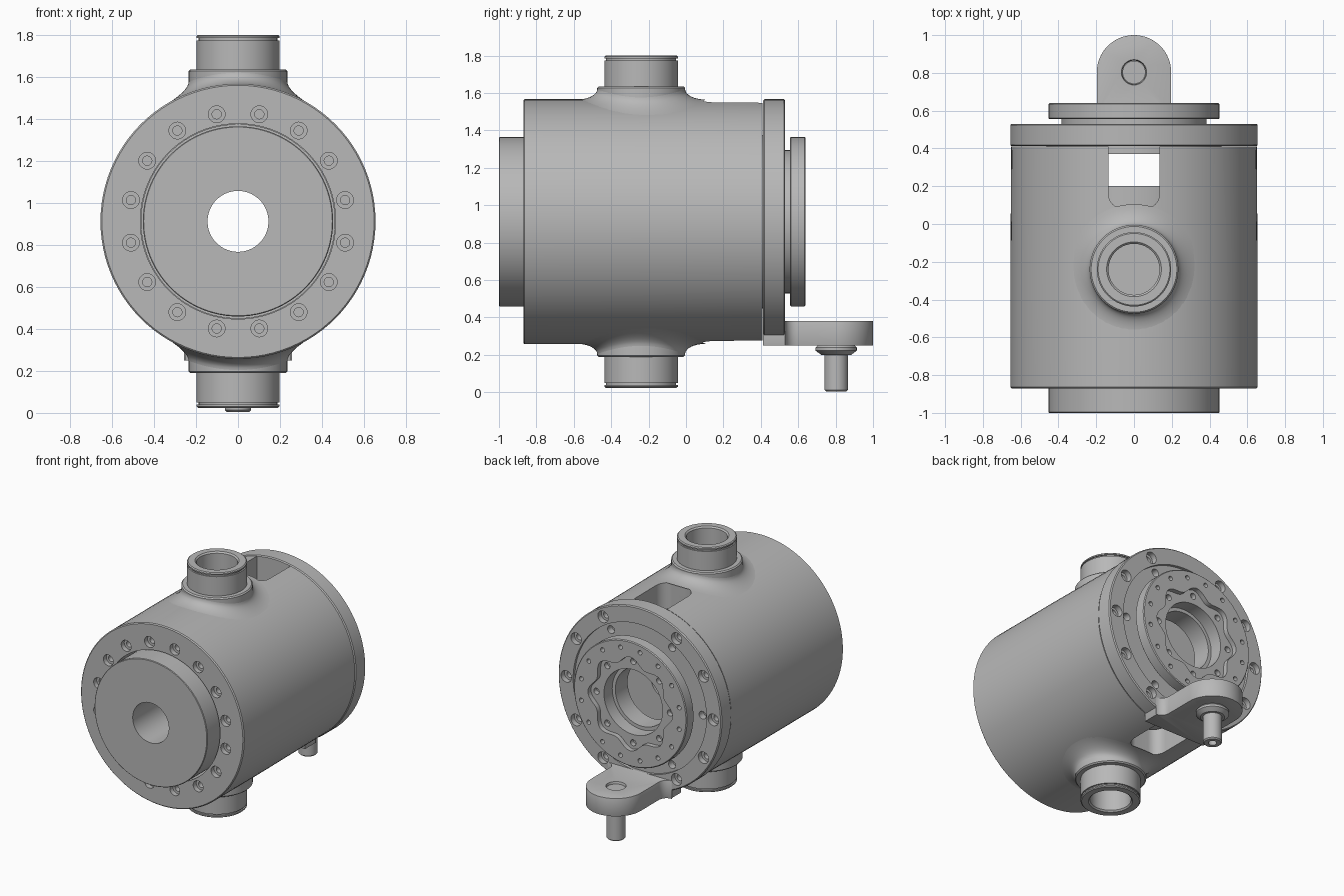
import bpy, bmesh
from math import pi, sin, cos, sqrt, radians
from mathutils import Matrix, Vector

if "Cube" in bpy.data.objects:
    bpy.data.objects.remove(bpy.data.objects["Cube"], do_unlink=True)

grey = bpy.data.materials.new("machined grey")
grey.use_nodes = True
grey.diffuse_color = (0.48, 0.48, 0.48, 1)
grey.node_tree.nodes["Principled BSDF"].inputs["Base Color"].default_value = grey.diffuse_color

AXIS_Z = 0.912
MAIN = Matrix.Translation((0, 0, AXIS_Z)) @ Matrix.Rotation(-pi / 2, 4, 'X')  # local z -> world y
UP = Matrix.Identity(4)


def finish(name, bm, matrix):
    bmesh.ops.recalc_face_normals(bm, faces=bm.faces)
    bm.transform(matrix)
    mesh = bpy.data.meshes.new(name)
    bm.to_mesh(mesh)
    bm.free()
    mesh.materials.append(grey)
    obj = bpy.data.objects.new(name, mesh)
    bpy.context.collection.objects.link(obj)
    return obj


def spin(bm, profile, n, offset=(0, 0)):
    """Revolve a closed (radius, height) profile about local z."""
    rings = []
    for r, h in profile:
        count = n if r > 0 else 1
        rings.append([bm.verts.new((offset[0] + r * cos(2 * pi * k / n),
                                    offset[1] + r * sin(2 * pi * k / n), h)) for k in range(count)])
    for a, b in zip(rings, rings[1:] + rings[:1]):
        if len(a) == 1 and len(b) == 1:
            continue
        for k in range(n):
            m = (k + 1) % n
            quad = [a[k % len(a)], a[m % len(a)], b[m % len(b)], b[k % len(b)]]
            bm.faces.new(list(dict.fromkeys(quad)))


def lathe(name, profile, matrix=UP, n=96):
    bm = bmesh.new()
    spin(bm, profile, n)
    return finish(name, bm, matrix)


def prism(name, outline, low, high, matrix=UP):
    bm = bmesh.new()
    face = bm.faces.new([bm.verts.new((x, y, low)) for x, y in outline])
    top = bmesh.ops.extrude_face_region(bm, geom=[face])["geom"]
    bmesh.ops.translate(bm, vec=(0, 0, high - low),
                        verts=[v for v in top if isinstance(v, bmesh.types.BMVert)])
    return finish(name, bm, matrix)


def hole_circle(profile, radius, angles):
    """Cutter made of one stepped hole repeated around the main axis."""
    bm = bmesh.new()
    for a in angles:
        spin(bm, profile, 20, (radius * cos(radians(a)), radius * sin(radians(a))))
    return finish("hole_cutter", bm, MAIN)


def cut(target, *cutters):
    for cutter in cutters:
        mod = target.modifiers.new("cut", 'BOOLEAN')
        mod.operation = 'DIFFERENCE'
        mod.solver = 'EXACT'
        mod.object = cutter
        bpy.context.view_layer.objects.active = target
        bpy.ops.object.modifier_apply(modifier=mod.name)
        bpy.data.objects.remove(cutter, do_unlink=True)


def arc(cx, cy, r, start, end, steps=12):
    return [(cx + r * cos(radians(start + (end - start) * i / steps)),
             cy + r * sin(radians(start + (end - start) * i / steps))) for i in range(steps + 1)]


# Hollow barrel with front bolt circle and slots through top and bottom
barrel = lathe("barrel", [(0.465, -0.87), (0.648, -0.87), (0.655, -0.863), (0.655, -0.3),
                          (0.65, 0.41), (0.465, 0.41)], MAIN)
slot = arc(-0.055, 0.16, 0.08, 180, 270) + arc(0.055, 0.16, 0.08, 270, 360) + [(0.135, 0.5), (-0.135, 0.5)]
cut(barrel,
    hole_circle([(0, -0.9), (0.04, -0.9), (0.04, -0.835), (0.022, -0.835), (0.022, -0.77), (0, -0.77)],
                0.52, [11.25 + 22.5 * i for i in range(16)]),
    prism("slot_cutter", slot, 0.1, 1.75))

# Bored piston sticking out of the front
lathe("piston", [(0.145, -1), (0.449, -1), (0.453, -0.996), (0.453, 0.2), (0.145, 0.2)], MAIN)

# Rear flange with spigot, recessed annulus and two bolt circles
flange = lathe("rear_flange", [(0.21, 0.37), (0.463, 0.37), (0.463, 0.412), (0.648, 0.412), (0.655, 0.419),
                               (0.655, 0.523), (0.648, 0.53), (0.535, 0.53), (0.535, 0.51),
                               (0.21, 0.51)], MAIN)
cut(flange,
    hole_circle([(0, 0.6), (0.042, 0.6), (0.042, 0.49), (0.024, 0.49), (0.024, 0.44), (0, 0.44)],
                0.59, [30 * i for i in range(12) if i not in (3, 9)]),
    hole_circle([(0, 0.6), (0.028, 0.6), (0.028, 0.46), (0, 0.46)], 0.49, [60 * i for i in range(6)]))

# Rear disc on a short neck, with a lobed pocket and small holes
disc = lathe("rear_disc", [(0.235, 0.505), (0.383, 0.505), (0.383, 0.555), (0.447, 0.555), (0.453, 0.561),
                           (0.453, 0.634), (0.447, 0.64), (0.235, 0.64)], MAIN)
lobes = []
for i in range(96):
    a = 2 * pi * i / 96
    r = 0.315 + 0.025 * cos(8 * a)
    lobes.append((r * cos(a), r * sin(a)))
cut(disc,
    prism("pocket_cutter", lobes, 0.605, 0.7, MAIN),
    hole_circle([(0, 0.7), (0.016, 0.7), (0.016, 0.59), (0, 0.59)], 0.4,
                [11.25 + 22.5 * i for i in range(16)]),
    hole_circle([(0, 0.7), (0.022, 0.7), (0.022, 0.57), (0, 0.57)], 0.295, [45 * i for i in range(8)]))


# Hollow trunnions above and below, each with a boss flared into the barrel
def trunnion(place, matrix):
    lathe(place + "_trunnion",
          [(0, 0.6), (0.197, 0.6), (0.197, 0.862), (0.187, 0.862), (0.187, 0.873), (0.197, 0.873),
           (0.197, 0.882), (0.19, 0.888), (0.145, 0.888), (0.135, 0.878), (0.135, 0.655), (0, 0.655)],
          matrix, 64)
    lathe(place + "_boss", [(0.19, 0.58), (0.235, 0.58), (0.235, 0.715), (0.227, 0.723), (0.19, 0.723)],
          matrix, 64)
    bm = bmesh.new()
    n, rows = 64, []
    for j in range(9):
        a = j / 8 * pi / 2
        r = 0.345 - 0.11 * cos(a)
        row = []
        for k in range(n):
            x, y = r * cos(2 * pi * k / n), r * sin(2 * pi * k / n)
            row.append(bm.verts.new((x, y, sqrt(0.653 ** 2 - x * x) + 0.055 * (1 - sin(a)))))
        rows.append(row)
    for low, high in zip(rows, rows[1:]):
        for k in range(n):
            m = (k + 1) % n
            bm.faces.new((low[k], high[k], high[m], low[m]))
    skirt = finish(place + "_boss_fillet", bm, matrix)
    # keep the open fillet facing outwards
    middle = skirt.data.polygons[0]
    if middle.normal.dot(matrix.to_3x3() @ Vector((0, 0, 1))) < 0:
        skirt.data.flip_normals()


seat = Matrix.Translation((0, -0.24, AXIS_Z))
trunnion("top", seat)
trunnion("bottom", seat @ Matrix.Rotation(pi, 4, 'X'))

# Rear lug with rounded end and flared root
half = [(0.25, 0.412), (0.25, 0.53)] + arc(0.257, 0.59, 0.06, 270, 180, 6)
outline = half + arc(0, 0.803, 0.197, 0, 180, 32) + [(-x, y) for x, y in reversed(half)]
lug = prism("rear_lug", outline, 0.25, 0.38)
bevel = lug.modifiers.new("soft_edges", 'BEVEL')
bevel.width, bevel.segments, bevel.limit_method = 0.007, 2, 'ANGLE'
bpy.context.view_layer.objects.active = lug
bpy.ops.object.modifier_apply(modifier=bevel.name)
pin_seat = Matrix.Translation((0, 0.803, 0))
cut(lug, lathe("pin_hole_cutter", [(0, 0.2), (0.062, 0.2), (0.062, 0.36), (0.072, 0.4), (0, 0.4)], pin_seat, 40))

# Collared pin hanging from the lug
lathe("lug_pin", [(0.028, 0.005), (0.055, 0.005), (0.063, 0.013), (0.063, 0.2), (0.08, 0.2), (0.11, 0.222),
                  (0.11, 0.238), (0.1, 0.25), (0.061, 0.25), (0.061, 0.365), (0, 0.365), (0, 0.06),
                  (0.028, 0.06)], pin_seat, 40)

# Smooth curved walls, crisp edges
bpy.ops.object.select_all(action='DESELECT')
for obj in bpy.context.collection.objects:
    if obj.type == 'MESH' and obj.data.materials and obj.data.materials[0] == grey:
        obj.select_set(True)
        bpy.context.view_layer.objects.active = obj
bpy.ops.object.shade_smooth_by_angle(angle=radians(30))
